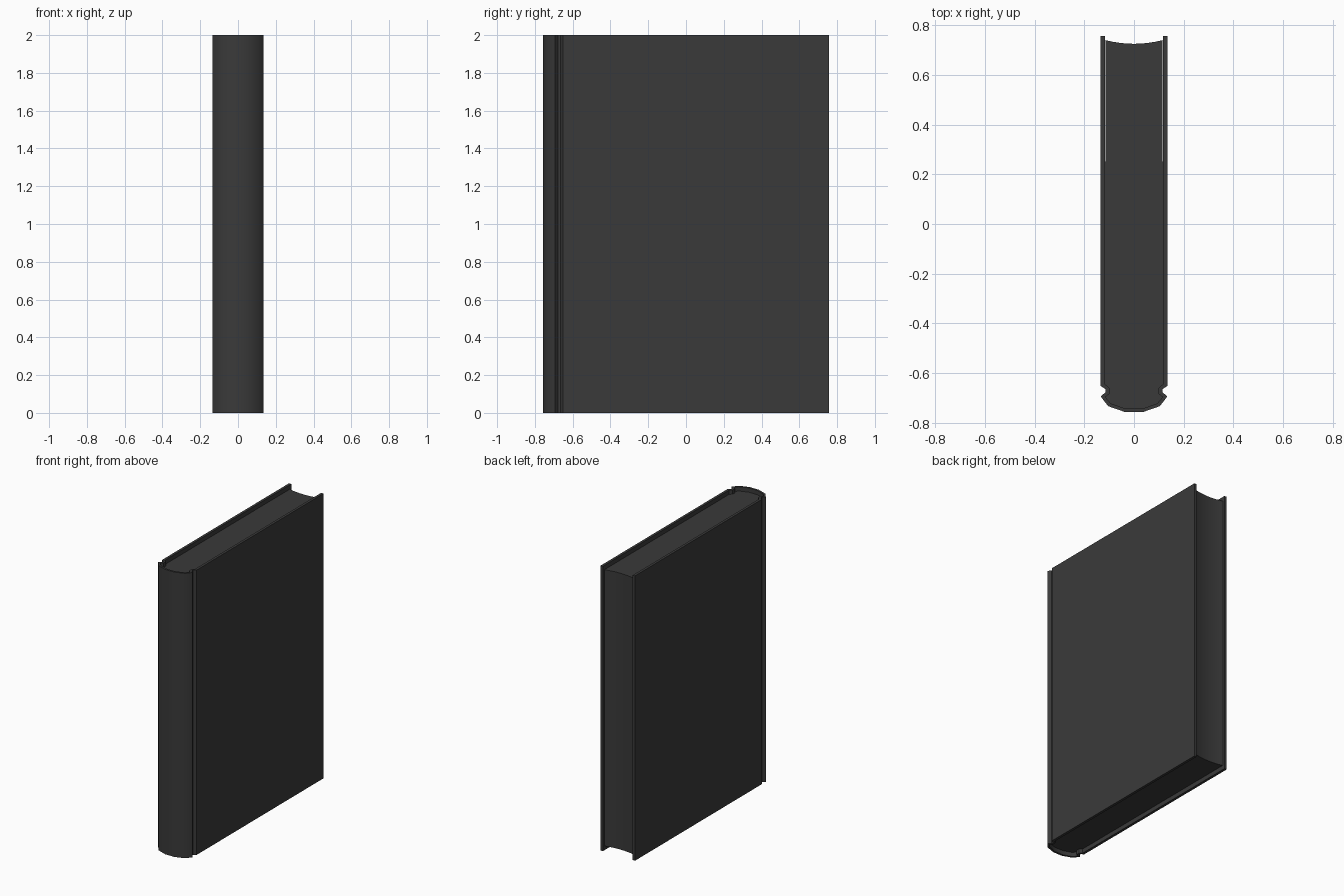
import bpy, bmesh, math

if "Cube" in bpy.data.objects:
    bpy.data.objects.remove(bpy.data.objects["Cube"])

HEIGHT = 2.0
RECESS = 0.03

mat = bpy.data.materials.new("dark_grey")
mat.diffuse_color = (0.042, 0.042, 0.042, 1)
mat.use_nodes = True
mat.node_tree.nodes["Principled BSDF"].inputs["Base Color"].default_value = mat.diffuse_color


def finish(bm, name, angle):
    bmesh.ops.recalc_face_normals(bm, faces=bm.faces)
    mesh = bpy.data.meshes.new(name)
    bm.to_mesh(mesh)
    bm.free()
    mesh.materials.append(mat)
    obj = bpy.data.objects.new(name, mesh)
    bpy.context.collection.objects.link(obj)
    bpy.ops.object.select_all(action='DESELECT')
    obj.select_set(True)
    bpy.context.view_layer.objects.active = obj
    bpy.ops.object.shade_smooth_by_angle(angle=math.radians(angle))
    return obj


def extrude_up(bm, faces, height):
    geom = bmesh.ops.extrude_face_region(bm, geom=faces)["geom"]
    verts = [g for g in geom if isinstance(g, bmesh.types.BMVert)]
    bmesh.ops.translate(bm, verts=verts, vec=(0, 0, height))


# Half cross-section of the case: board, hinge groove, rounded spine
outer = [(0.134, 0.757), (0.134, -0.652), (0.115, -0.664), (0.115, -0.677),
         (0.134, -0.694), (0.104, -0.733), (0.035, -0.757)]
inner = [(0.116, 0.757), (0.116, -0.645), (0.099, -0.660), (0.099, -0.684),
         (0.115, -0.696), (0.094, -0.722), (0.033, -0.743)]


def mirrored(pts):
    return pts + [(-x, y) for x, y in reversed(pts)]


# Cover: strip of quads between outer and inner outline, extruded
bm = bmesh.new()
rows = [[bm.verts.new((x, y, 0)) for x, y in mirrored(p)] for p in (outer, inner)]
o, i = rows
strip = [bm.faces.new((o[k], o[k + 1], i[k + 1], i[k])) for k in range(len(o) - 1)]
extrude_up(bm, strip, HEIGHT)
finish(bm, "cover", 40)

# Page block: follows the inside of the case, with a concave fore edge
half_w = 0.1155
fore = []
for k in range(9):
    t = -1 + k / 4
    fore.append((t * half_w, 0.725 + 0.015 * t * t))
outline = mirrored(inner[1:]) + fore
bm = bmesh.new()
face = bm.faces.new([bm.verts.new((x, y, RECESS)) for x, y in outline])
extrude_up(bm, [face], HEIGHT - 2 * RECESS)
finish(bm, "page_block", 40)
